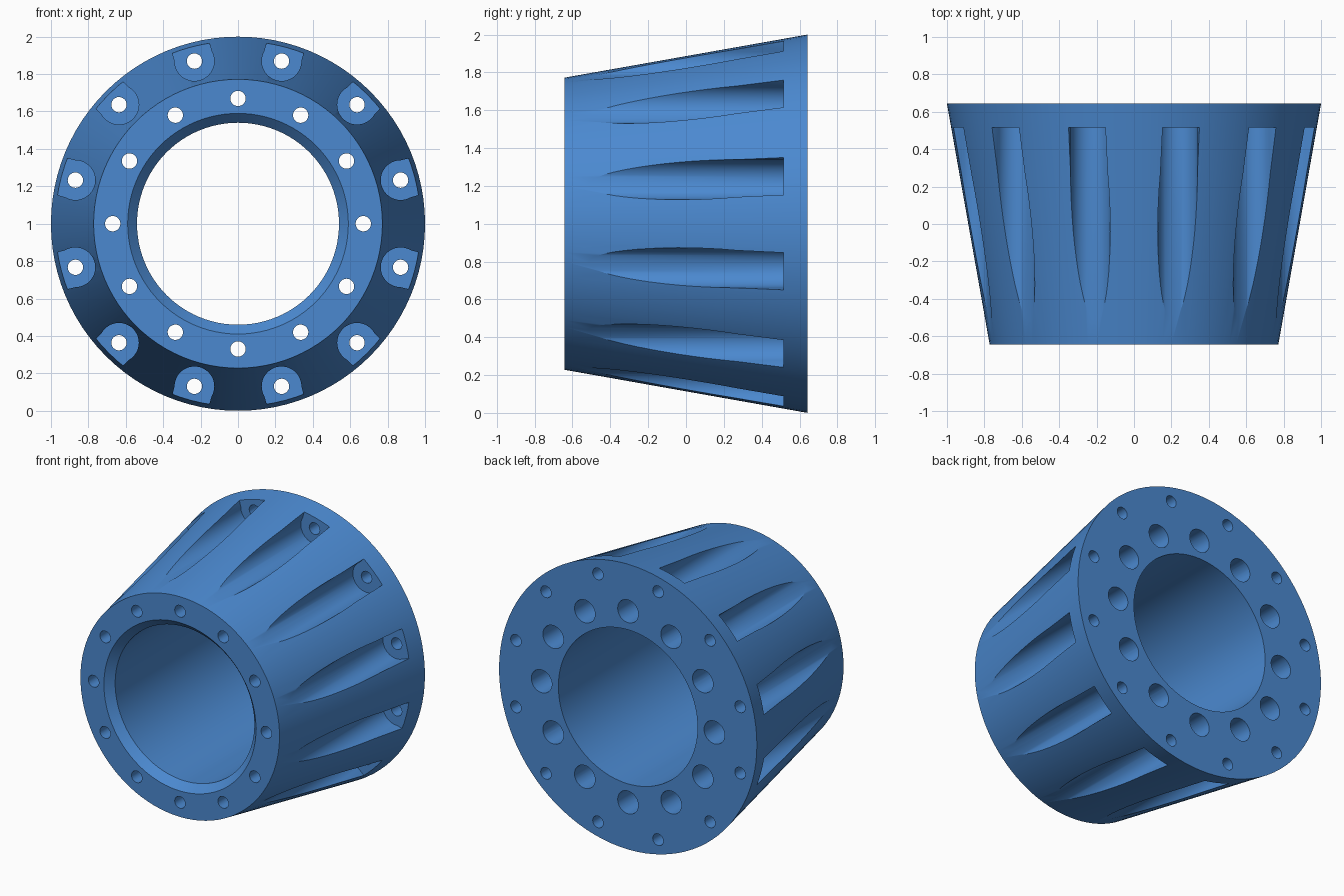
import bpy, bmesh, math
from mathutils import Matrix

if "Cube" in bpy.data.objects:
    bpy.data.objects.remove(bpy.data.objects["Cube"])

CZ = 1.0                      # height of the hub axis
Y0, Y1 = -0.643, 0.643        # front and back faces
COUNT = 12

blue = bpy.data.materials.new("blue")
blue.diffuse_color = (0.07, 0.25, 0.63, 1)
blue.use_nodes = True
blue.node_tree.nodes["Principled BSDF"].inputs["Base Color"].default_value = blue.diffuse_color


def finish(name, bm):
    bmesh.ops.recalc_face_normals(bm, faces=bm.faces)
    me = bpy.data.meshes.new(name)
    bm.to_mesh(me)
    bm.free()
    me.materials.append(blue)
    ob = bpy.data.objects.new(name, me)
    bpy.context.collection.objects.link(ob)
    return ob


def lathe(bm, profile, n, mat=Matrix(), closed=False):
    """Revolve (radius, y) points about the y axis; open profiles get end caps."""
    rings = []
    for r, y in profile:
        rings.append([bm.verts.new(mat @ Matrix.Rotation(2 * math.pi * i / n, 4, 'Y').to_3x3().to_4x4()
                                   @ Matrix.Translation((r, y, 0)).translation) for i in range(n)])
    pairs = list(zip(rings, rings[1:]))
    if closed:
        pairs.append((rings[-1], rings[0]))
    else:
        bm.faces.new(rings[0])
        bm.faces.new(rings[-1])
    for a, b in pairs:
        for i in range(n):
            j = (i + 1) % n
            bm.faces.new((a[i], a[j], b[j], b[i]))


def prism(bm, outline, ya, yb, mat):
    """Extrude an (x, z) outline along y."""
    a = [bm.verts.new(mat @ Matrix.Translation((x, ya, z)).translation) for x, z in outline]
    b = [bm.verts.new(mat @ Matrix.Translation((x, yb, z)).translation) for x, z in outline]
    bm.faces.new(a)
    bm.faces.new(b)
    for i in range(len(a)):
        j = (i + 1) % len(a)
        bm.faces.new((a[i], a[j], b[j], b[i]))


def around(deg, radius=0.0):
    """Place on the hub axis, turned by deg from the top, moved out by radius."""
    return (Matrix.Translation((0, 0, CZ)) @ Matrix.Rotation(math.radians(deg), 4, 'Y')
            @ Matrix.Translation((0, 0, radius)))


# Tapered hub with a bore chamfered at the front
bm = bmesh.new()
lathe(bm, [(0.59, Y0), (0.772, Y0), (1.0, Y1), (0.54, Y1), (0.54, Y0 + 0.053)],
      96, around(0), closed=True)
hub = finish("tapered_hub", bm)

# Outer pockets and stepped bores opening at the back
bm = bmesh.new()
arc = [math.radians(-195 + 210 * i / 28) for i in range(29)]
slot = [(0.106 * math.cos(t), 0.90 + 0.106 * math.sin(t)) for t in arc]
slot += [(0.1, 1.1), (-0.1, 1.1)]
for k in range(COUNT):
    prism(bm, slot, -0.9, 0.515, around(15 + 30 * k))
    lathe(bm, [(0.041, -0.8), (0.041, -0.51), (0.08, -0.51), (0.08, 0.8)],
          32, around(30 * k, 0.67))
pockets = finish("pocket_cutter", bm)

# Bolt holes through the back flange
bm = bmesh.new()
for k in range(COUNT):
    lathe(bm, [(0.041, 0.4), (0.041, 0.8)], 24, around(15 + 30 * k, 0.90))
bolts = finish("bolt_hole_cutter", bm)

# Cut, apply and shade
bpy.context.view_layer.objects.active = hub
hub.select_set(True)
for cutter in (pockets, bolts):
    cutter.hide_render = True
    mod = hub.modifiers.new("cut", 'BOOLEAN')
    mod.operation = 'DIFFERENCE'
    mod.solver = 'EXACT'
    mod.object = cutter
    bpy.ops.object.modifier_apply(modifier=mod.name)
    bpy.data.objects.remove(cutter)
bpy.ops.object.shade_smooth_by_angle(angle=math.radians(25))
